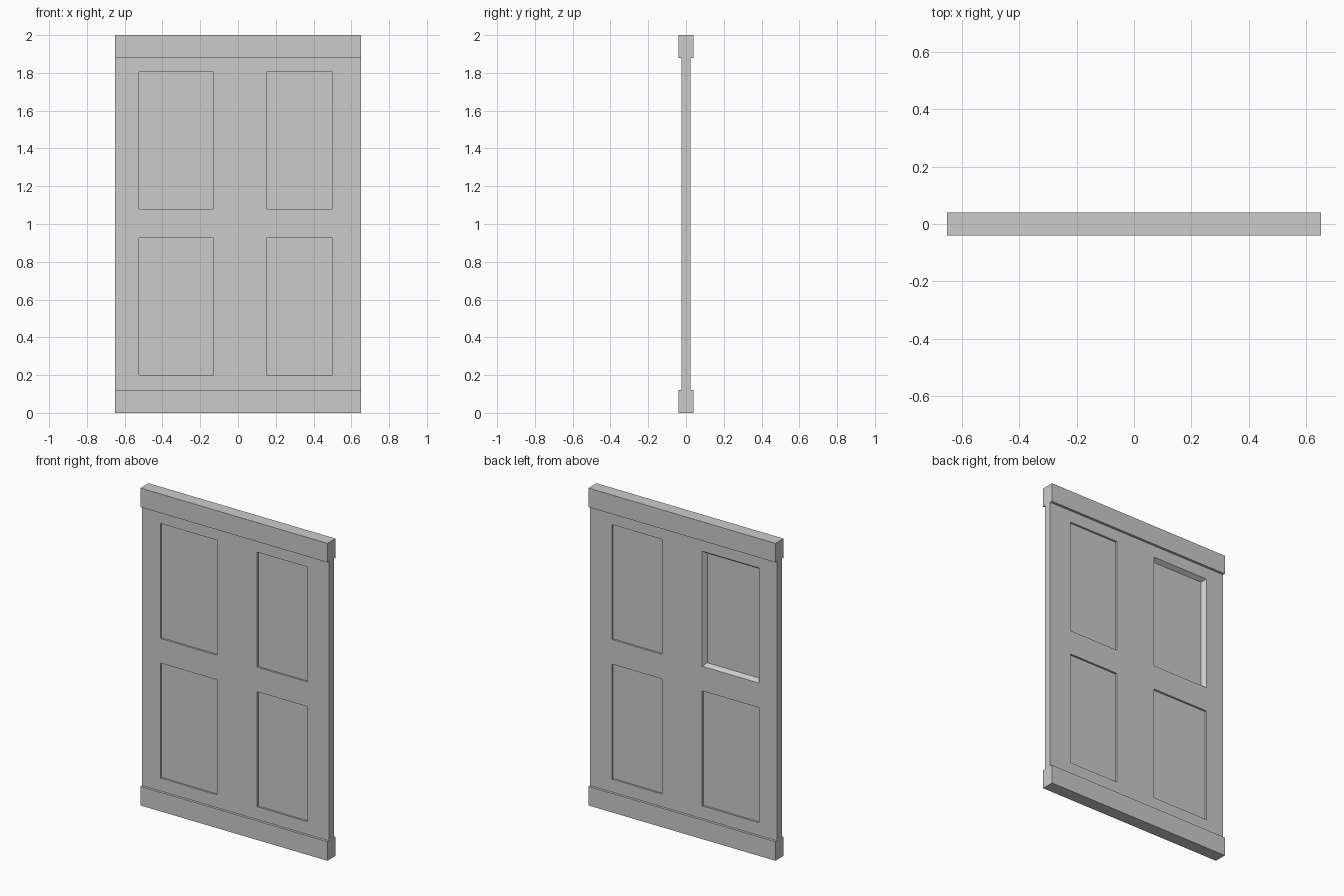
import bpy, bmesh
from mathutils import Vector

if "Cube" in bpy.data.objects:
    bpy.data.objects.remove(bpy.data.objects["Cube"])

W = 0.652          # half width
T = 0.024          # half thickness of the door leaf
RAIL_H, RAIL_T = 0.12, 0.04
XS = [-W, -0.525, -0.13, 0.15, 0.50, W]
ZS = [RAIL_H, 0.20, 0.925, 1.08, 1.805, 2 - RAIL_H]


def finish(bm, name):
    bmesh.ops.recalc_face_normals(bm, faces=bm.faces)
    mesh = bpy.data.meshes.new(name)
    bm.to_mesh(mesh)
    bm.free()
    obj = bpy.data.objects.new(name, mesh)
    bpy.context.collection.objects.link(obj)
    return obj


def panel_side(bm, side):
    """One face of the leaf: a grid whose panel cells are sunk in."""
    v = [[bm.verts.new((x, side * T, z)) for x in XS] for z in ZS]
    for j in range(5):
        for i in range(5):
            quad = [v[j][i], v[j][i + 1], v[j + 1][i + 1], v[j + 1][i]]
            face = bm.faces.new(quad if side < 0 else quad[::-1])
            if i not in (1, 3) or j not in (1, 3):
                continue
            # the upper panel at -x on the back is deeper, with sloped edges
            sloped = side > 0 and i == 1 and j == 3
            depth, inset = (0.026, 0.017) if sloped else (0.012, 0.0)
            inner = bmesh.ops.extrude_discrete_faces(bm, faces=[face])["faces"][0]
            mid = inner.calc_center_median()
            for p in inner.verts:
                p.co.x += inset if p.co.x < mid.x else -inset
                p.co.z += inset if p.co.z < mid.z else -inset
                p.co.y -= side * depth


# Door leaf with four recessed panels on each face
bm = bmesh.new()
panel_side(bm, -1)
panel_side(bm, 1)
rim = [e for e in bm.edges if e.is_boundary]
bmesh.ops.bridge_loops(bm, edges=rim)
finish(bm, "door_leaf")

# Thicker rails along the bottom and top
for name, z in (("bottom_rail", RAIL_H / 2), ("top_rail", 2 - RAIL_H / 2)):
    bm = bmesh.new()
    bmesh.ops.create_cube(bm, size=1)
    bmesh.ops.scale(bm, vec=Vector((2 * W, 2 * RAIL_T, RAIL_H)), verts=bm.verts)
    finish(bm, name).location.z = z
